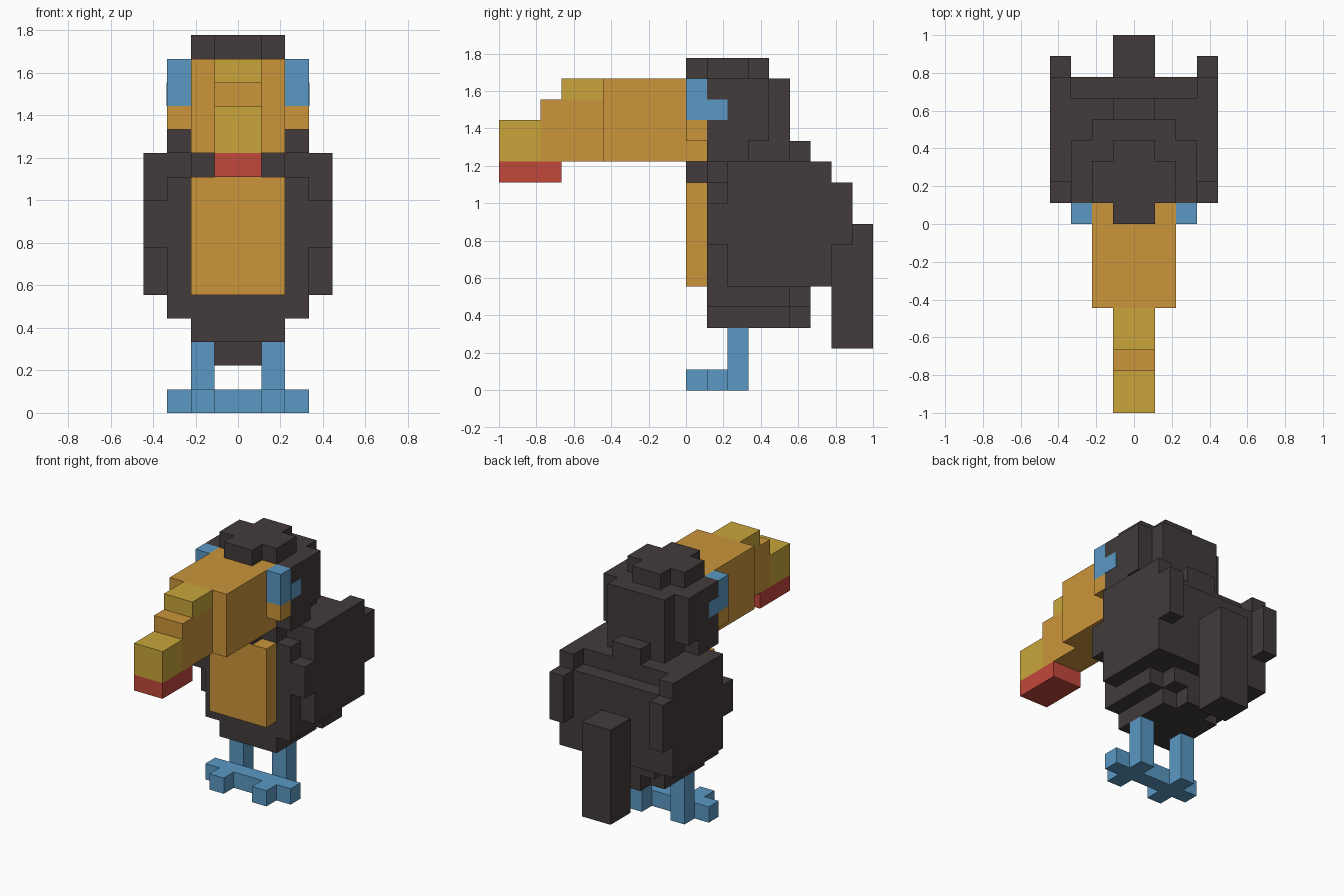
import bpy, bmesh
from mathutils import Vector

cube = bpy.data.objects.get("Cube")
if cube:
    bpy.data.objects.remove(cube)

U = 1 / 9  # size of one block


def material(name, rgb):
    """Flat material from 0-255 display values."""
    m = bpy.data.materials.new(name)
    lin = [((c / 255 + 0.055) / 1.055) ** 2.4 for c in rgb] + [1]
    m.use_nodes = True
    m.diffuse_color = lin
    bsdf = next(n for n in m.node_tree.nodes if n.type == 'BSDF_PRINCIPLED')
    bsdf.inputs["Base Color"].default_value = lin
    bsdf.inputs["Roughness"].default_value = 0.9
    return m


dark = material("charcoal", (66, 59, 59))
orange = material("orange", (203, 149, 58))
yellow = material("yellow", (200, 165, 58))
red = material("red", (194, 72, 60))
blue = material("blue", (90, 153, 196))


def part(name, mat, *boxes):
    """Boxes given in blocks as (x0, x1, y0, y1, z0, z1)."""
    bm = bmesh.new()
    for x0, x1, y0, y1, z0, z1 in boxes:
        lo, hi = Vector((x0, y0, z0)) * U, Vector((x1, y1, z1)) * U
        for v in bmesh.ops.create_cube(bm, size=1)["verts"]:
            v.co = Vector([lo[i] if v.co[i] < 0 else hi[i] for i in range(3)])
    mesh = bpy.data.meshes.new(name)
    bm.to_mesh(mesh)
    bm.free()
    mesh.materials.append(mat)
    obj = bpy.data.objects.new(name, mesh)
    bpy.context.collection.objects.link(obj)


def mid(w, *yz):
    """Centred box of half width w."""
    return (-w, w, *yz)


def pair(name, mat, *boxes):
    """The left part (+x) and its mirrored right part."""
    part("left_" + name, mat, *boxes)
    part("right_" + name, mat, *[(-b[1], -b[0], *b[2:]) for b in boxes])


# Feet and legs
part("feet", blue, mid(3, 1, 2, 0, 1))
pair("toe", blue, (1, 2, 0, 1, 0, 1))
pair("leg", blue, (1, 2, 2, 3, 0, 3))

# Body and stepped belly
part("body", dark, mid(3, 1, 6, 5, 10), mid(3, 2, 6, 10, 11),
     mid(2, 1, 2, 10, 11), mid(3, 6, 7, 5, 10))
part("belly", dark, mid(3, 1, 5, 4, 5), mid(2, 5, 6, 4, 5),
     mid(2, 1, 5, 3, 4), mid(1, 5, 6, 3, 4))
part("chest", orange, mid(2, 0, 1, 5, 10))
part("throat", dark, mid(1, 0, 1, 10, 11))
part("tail", dark, mid(1, 7, 9, 2, 8))
pair("wing", dark, (3, 4, 2, 7, 5, 11), (3, 4, 1, 2, 7, 9), (3, 4, 7, 8, 7, 10))

# Head with crown
part("nape", dark, mid(3, 1, 3, 11, 12), mid(2, 3, 5, 11, 12), mid(1, 5, 6, 11, 12))
part("head", dark, mid(3, 1, 4, 12, 15), mid(2, 4, 5, 12, 15))
part("crown", dark, mid(2, 1, 3, 15, 16), mid(1, 0, 4, 15, 16))
pair("eye", blue, (2, 3, 0, 1, 13, 15))
pair("eye_corner", blue, (2.9, 3.03, 1, 2, 13, 14))
pair("cheek", orange, (2, 3, 0, 1, 12, 13))

# Beak
part("beak_base", orange, mid(2, -4, 1, 11, 15))
part("beak_middle", orange, mid(1, -7, -4, 11, 14))
part("beak_ridge", yellow, mid(1, -6, -4, 14, 15))
part("beak_tip", yellow, mid(1, -9, -7, 11, 13))
part("lower_beak", red, mid(1, -9, -6, 10, 11))
